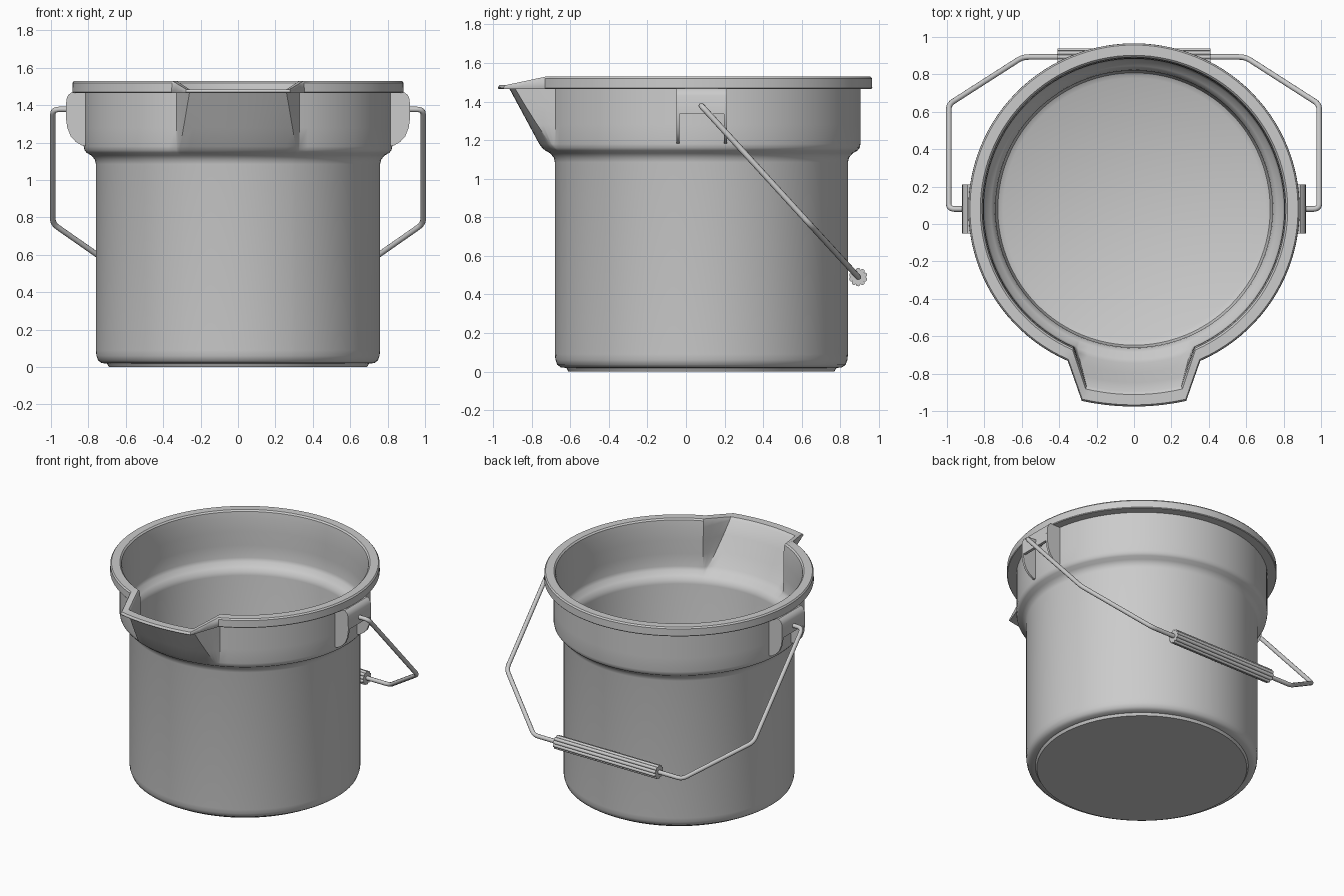
import bpy, bmesh, math
from mathutils import Vector

if "Cube" in bpy.data.objects:
    bpy.data.objects.remove(bpy.data.objects["Cube"])

CY = 0.08  # bucket axis is behind the origin because of the spout


def make_object(name, bm, angle=35):
    bmesh.ops.recalc_face_normals(bm, faces=bm.faces)
    me = bpy.data.meshes.new(name)
    bm.to_mesh(me)
    bm.free()
    ob = bpy.data.objects.new(name, me)
    bpy.context.collection.objects.link(ob)
    bpy.ops.object.select_all(action='DESELECT')
    ob.select_set(True)
    bpy.context.view_layer.objects.active = ob
    bpy.ops.object.shade_smooth_by_angle(angle=math.radians(angle))
    return ob


def loft(bm, rings):
    vs = [[bm.verts.new(p) for p in ring] for ring in rings]
    n = len(vs[0])
    for a, b in zip(vs, vs[1:]):
        for i in range(n):
            j = (i + 1) % n
            bm.faces.new((a[i], a[j], b[j], b[i]))
    bm.faces.new(vs[0])
    bm.faces.new(vs[-1])


# One horizontal ring of the bucket, pulled forward into the pouring spout near the top
def bucket_ring(r, z):
    t = min(1, max(0, (z - 1.15) / 0.315))
    drop = 0.045 * min(1, max(0, (z - 1.47) / 0.05))
    k0 = 0.4 * r
    k1 = r * (0.38 - 0.065 * t)
    circ = lambda x: -math.sqrt(r * r - x * x)
    front = lambda x: (1 - t) * circ(x) + t * (-(r + 0.17) + 0.03 * (x / k1) ** 2)
    pts = []
    a0 = math.atan2(circ(k0), k0)
    n = 96
    for i in range(n + 1):                      # round part
        a = a0 + (math.pi - 2 * a0) * i / n
        pts.append((r * math.cos(a), CY + r * math.sin(a), z))
    side = []
    for f in (0.33, 0.67):                      # spout cheeks
        side.append((k0 + (k1 - k0) * f, circ(k0) + (front(k1) - circ(k0)) * f, f))
    pts += [(-x, CY + y, z - drop * f) for x, y, f in side]
    for i in range(13):                         # spout front
        x = k1 * (i / 6 - 1)
        pts.append((x, CY + front(x), z - drop))
    pts += [(x, CY + y, z - drop * f) for x, y, f in reversed(side)]
    return pts


# Bucket shell: outside going up, over the rim, inside going down
profile = [(0.69, 0), (0.70, 0.018), (0.73, 0.022), (0.748, 0.035), (0.757, 0.06),
           (0.76, 0.09), (0.76, 1.085), (0.766, 1.11), (0.785, 1.132), (0.81, 1.146),
           (0.821, 1.16), (0.825, 1.18), (0.825, 1.28), (0.825, 1.38), (0.825, 1.465),
           (0.882, 1.465), (0.886, 1.47), (0.885, 1.52), (0.877, 1.53), (0.822, 1.53),
           (0.812, 1.52), (0.806, 1.475), (0.803, 1.38), (0.803, 1.28), (0.802, 1.19),
           (0.795, 1.165), (0.765, 1.14), (0.745, 1.115), (0.74, 1.09), (0.738, 0.08),
           (0.728, 0.05), (0.70, 0.035)]
bm = bmesh.new()
loft(bm, [bucket_ring(r, z) for r, z in profile])
make_object("bucket_shell", bm)


# Handle ears: side fins and an outer plate, on both sides
def extrude_xz(bm, outline, y0, y1, s):
    loft(bm, [[(s * x, y, z) for x, z in outline] for y in (y0, y1)])


fin = [(0.80, 1.468), (0.89, 1.468), (0.908, 1.455), (0.918, 1.43), (0.92, 1.33),
       (0.913, 1.28), (0.895, 1.235), (0.868, 1.205), (0.835, 1.185), (0.80, 1.18)]
plate = [(0.875, 1.468), (0.89, 1.468), (0.908, 1.455), (0.918, 1.43), (0.92, 1.335),
         (0.90, 1.335), (0.90, 1.43)]
for s, side in ((1, "right"), (-1, "left")):
    bm = bmesh.new()
    extrude_xz(bm, fin, -0.05, -0.035, s)
    extrude_xz(bm, fin, 0.197, 0.212, s)
    extrude_xz(bm, plate, -0.036, 0.198, s)
    make_object("handle_ear_" + side, bm)


# Wire bail with rounded bends, swung down at the back
def rounded(points, rad, steps=5):
    out = [points[0]]
    for a, b, c in zip(points, points[1:], points[2:]):
        p = b + (a - b).normalized() * rad
        q = b + (c - b).normalized() * rad
        for i in range(steps + 1):
            f = i / steps
            out.append(p * (1 - f) ** 2 + b * 2 * f * (1 - f) + q * f * f)
    return out + [points[-1]]


half = [Vector(p) for p in ((0.86, 0.08, 1.378), (0.99, 0.08, 1.378),
                            (0.99, 0.64, 0.766), (0.595, 0.893, 0.49))]
path = half + [Vector((-p.x, p.y, p.z)) for p in reversed(half)]
path = rounded(path, 0.035)
cu = bpy.data.curves.new("handle_wire", 'CURVE')
cu.dimensions = '3D'
cu.bevel_depth = 0.015
cu.bevel_resolution = 3
cu.use_fill_caps = True
sp = cu.splines.new('POLY')
sp.points.add(len(path) - 1)
for pt, p in zip(sp.points, path):
    pt.co = (*p, 1)
bpy.context.collection.objects.link(bpy.data.objects.new("handle_wire", cu))

# Ribbed grip around the middle of the wire
bm = bmesh.new()
section = []
for i in range(80):
    a = 2 * math.pi * i / 80
    r = 0.037 + 0.011 * math.sqrt(abs(math.sin(5 * a)))
    section.append((0.893 + r * math.cos(a), 0.49 + r * math.sin(a)))
loft(bm, [[(x, y, z) for y, z in section] for x in (-0.41, 0.41)])
make_object("handle_grip", bm)
